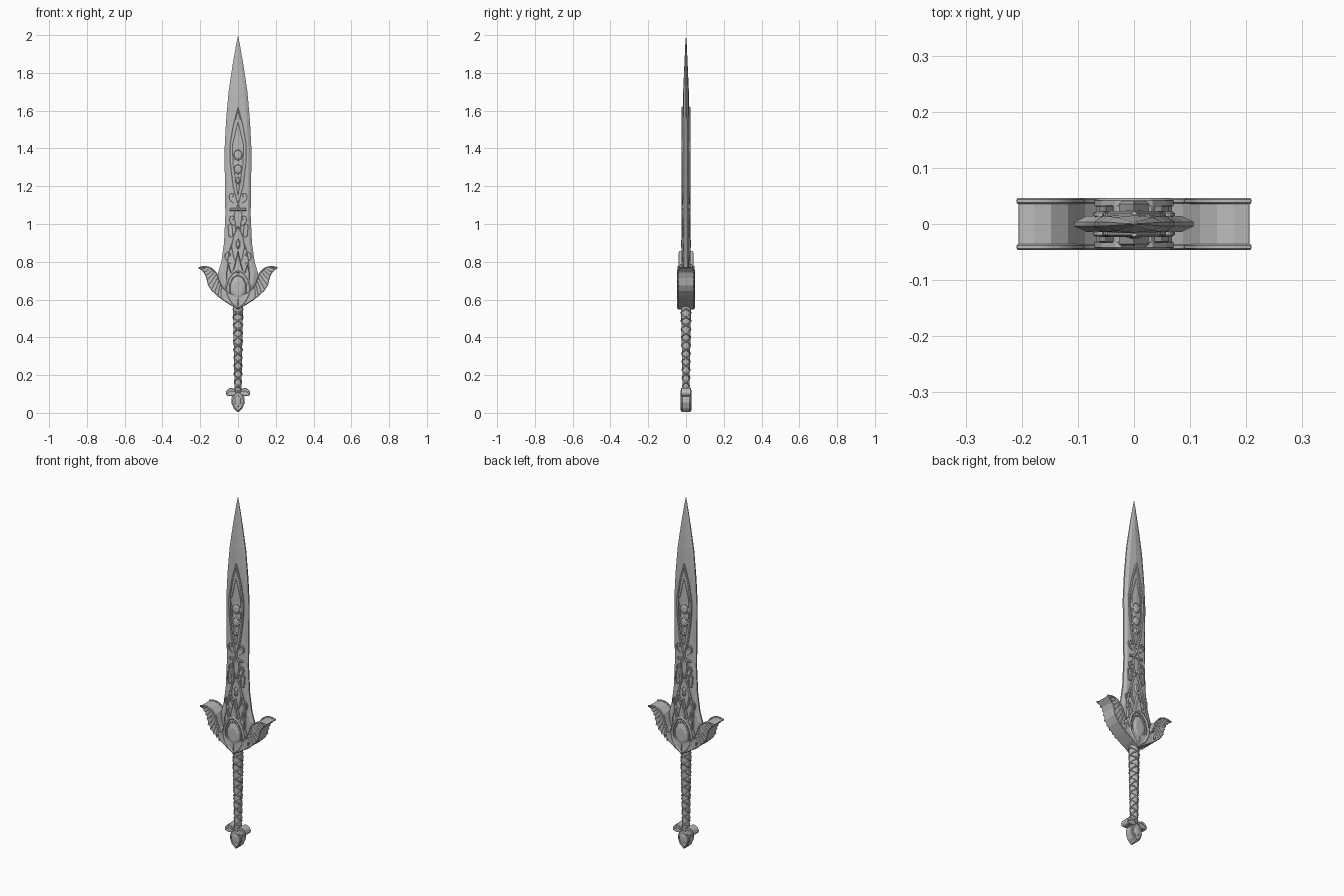
import bpy, bmesh, math
from mathutils import Vector

if "Cube" in bpy.data.objects:
    bpy.data.objects.remove(bpy.data.objects["Cube"])

steel = bpy.data.materials.new("grey_steel")
steel.use_nodes = True
colour = (0.5, 0.5, 0.5, 1)
steel.diffuse_color = colour
steel.node_tree.nodes["Principled BSDF"].inputs["Base Color"].default_value = colour


def add(name, mesh, mirror=(False, False), smooth=False):
    """Link a mesh, mirroring it across x and/or y."""
    ob = bpy.data.objects.new(name, mesh)
    bpy.context.collection.objects.link(ob)
    mesh.materials.clear()
    mesh.materials.append(steel)
    if any(mirror):
        mod = ob.modifiers.new("Mirror", 'MIRROR')
        mod.use_axis = (mirror[0], mirror[1], False)
        mod.use_mirror_merge = False
    for p in mesh.polygons:
        p.use_smooth = smooth
    return ob


def finish(name, bm, mirror=(False, False), smooth=False):
    bmesh.ops.recalc_face_normals(bm, faces=bm.faces)
    mesh = bpy.data.meshes.new(name)
    bm.to_mesh(mesh)
    bm.free()
    return add(name, mesh, mirror, smooth)


def prism(name, outline, y0, y1, mirror=(False, False), bevel=0):
    """Extrude an (x, z) outline from depth y0 to y1."""
    bm = bmesh.new()
    face = bm.faces.new([bm.verts.new((x, y0, z)) for x, z in outline])
    moved = bmesh.ops.extrude_face_region(bm, geom=[face])["geom"]
    bmesh.ops.translate(bm, vec=(0, y1 - y0, 0),
                        verts=[v for v in moved if isinstance(v, bmesh.types.BMVert)])
    ob = finish(name, bm, mirror)
    if bevel:
        mod = ob.modifiers.new("Bevel", 'BEVEL')
        mod.width, mod.segments = bevel, 1
    return ob


def both(half):
    """Close a right-hand half outline with its reflection."""
    return half + [(-x, z) for x, z in reversed(half) if x > 0]


def tube(name, points, radius, mirror=(True, True), closed=False, rounded=True):
    """Sweep a small raised bead along a path."""
    cu = bpy.data.curves.new(name, 'CURVE')
    cu.dimensions = '3D'
    cu.bevel_depth, cu.bevel_resolution = radius, 1
    cu.resolution_u, cu.use_fill_caps = 4, True
    sp = cu.splines.new('BEZIER' if rounded else 'POLY')
    pts = sp.bezier_points if rounded else sp.points
    pts.add(len(points) - 1)
    for p, co in zip(pts, points):
        if rounded:
            p.co = co
            p.handle_left_type = p.handle_right_type = 'AUTO'
        else:
            p.co = (*co, 1)
    sp.use_cyclic_u = closed
    tmp = bpy.data.objects.new(name + "_path", cu)
    bpy.context.collection.objects.link(tmp)
    deps = bpy.context.evaluated_depsgraph_get()
    mesh = bpy.data.meshes.new_from_object(tmp.evaluated_get(deps))
    bpy.data.objects.remove(tmp)
    return add(name, mesh, mirror)


def flat(points, y):
    return [(x, y, z) for x, z in points]


def gem(name, x, z, rx, rz, y, height, mirror, sides=8):
    """Faceted cabochon facing the front."""
    bm = bmesh.new()
    rings = []
    for s, d in ((1, 0), (0.9, 0.5), (0.55, 1)):
        rings.append([bm.verts.new((x + rx * s * math.sin(math.tau * i / sides), y - height * d,
                                    z + rz * s * math.cos(math.tau * i / sides)))
                      for i in range(sides)])
    for a, b in zip(rings, rings[1:]):
        for i in range(sides):
            j = (i + 1) % sides
            bm.faces.new((a[i], a[j], b[j], b[i]))
    bm.faces.new(rings[-1])
    bm.faces.new(rings[0])
    return finish(name, bm, mirror)


# Blade: flat bevelled edges around a shallow central ridge
rows = [(0.58, 0.05, 0.04), (0.68, 0.095, 0.075), (0.74, 0.106, 0.085), (0.80, 0.088, 0.07),
        (0.90, 0.074, 0.058), (1.05, 0.067, 0.053), (1.25, 0.07, 0.056), (1.40, 0.071, 0.055),
        (1.55, 0.063, 0.046), (1.70, 0.05, 0.033), (1.84, 0.029, 0.016), (1.95, 0.01, 0.004)]
bm = bmesh.new()
loops = []
for z, w, k in rows:
    t = min(1, (2.04 - z) / 0.4)
    half = [(w, 0.004), (k, 0.014), (0, 0.018)]
    ring = half + [(-x, y) for x, y in reversed(half[:2])]
    ring += [(x, -y) for x, y in reversed(ring)]
    loops.append([bm.verts.new((x, y * t, z)) for x, y in ring])
for a, b in zip(loops, loops[1:]):
    for i in range(len(a)):
        j = (i + 1) % len(a)
        bm.faces.new((a[i], a[j], b[j], b[i]))
tip = bm.verts.new((0, 0, 2))
for i in range(len(loops[-1])):
    bm.faces.new((loops[-1][i], loops[-1][(i + 1) % len(loops[-1])], tip))
bm.faces.new(loops[0])
finish("blade", bm)

# Raised tracery on both blade faces
front = -0.017
tube("long_lens_frame", flat([(0, 1.62), (0.026, 1.52), (0.043, 1.42), (0.041, 1.32),
     (0.026, 1.20), (0, 1.10)], front), 0.006, rounded=False)
tube("inner_lens_line", flat([(0, 1.54), (0.029, 1.42), (0.027, 1.32), (0, 1.15)], front),
     0.003, rounded=False)
for z, r in ((1.365, 0.024), (1.29, 0.022), (1.23, 0.016)):
    gem("blade_stud", 0, z, r, r * 1.2, -0.015, 0.009, (False, True))
    ring = [(r * math.sin(a * math.tau / 8), z + 1.2 * r * math.cos(a * math.tau / 8))
            for a in range(8)]
    tube("stud_ring", flat(ring, front), 0.004, (False, True), True, False)
curl = [(0.0, -0.035), (0.02, -0.02), (0.027, 0.005), (0.014, 0.018), (0.004, 0.006), (0.013, -0.002)]
for cx, cz, s in ((0.02, 1.145, 1), (0.018, 1.025, 1), (0.035, 0.83, 1.2)):
    tube("scroll", flat([(cx + x * s, cz + z * s) for x, z in curl], front), 0.005)
prism("cross_bar", [(-0.045, 1.07), (0.045, 1.07), (0.04, 1.085), (-0.04, 1.085)],
      -0.022, 0.022, bevel=0.003)
tube("crossing_strand", flat([(0, 1.11), (0.02, 1.05), (0.012, 0.98), (0.03, 0.91),
     (0.05, 0.84), (0.058, 0.76)], front), 0.006)
tube("lower_lens_frame", flat([(0, 0.99), (0.025, 0.93), (0.034, 0.88), (0.022, 0.82), (0, 0.78)],
     front), 0.006, rounded=False)
gem("lower_blade_stud", 0, 0.895, 0.014, 0.03, -0.015, 0.012, (False, True), 6)
tube("side_leaf", flat([(0.04, 0.93), (0.03, 0.97), (0.044, 1.0), (0.05, 0.96)], front), 0.004,
     closed=True)

# Guard: deep swept wings with ribbed feathers
upper = [(0.06, 0.64), (0.087, 0.67), (0.102, 0.705), (0.118, 0.742), (0.148, 0.767), (0.178, 0.773)]
lower = [(0.208, 0.768), (0.18, 0.742), (0.168, 0.715), (0.158, 0.675), (0.138, 0.645),
         (0.112, 0.622), (0.088, 0.602), (0.04, 0.57), (0, 0.55)]
prism("guard_wing", upper + lower + [(0, 0.62)], -0.042, 0.042, (True, False), 0.003)
tube("wing_upper_rim", flat(upper + lower[:1], -0.041), 0.005)
for i in range(9):
    a = Vector(upper[1]).lerp(Vector((0.172, 0.768)), i / 8)
    a.x -= 0.012 * math.sin(math.pi * i / 8)
    a.y += 0.012 * math.sin(math.pi * i / 8)
    k = 6 * (1 - i / 8)
    n = int(k)
    b = Vector(lower[n]).lerp(Vector(lower[n + 1]), k - n)
    mid = a.lerp(b, 0.5) + Vector((0.003, -0.006))
    tube("wing_feather", flat([a, mid, b], -0.041), 0.0045)

# Guard centre: pointed shield, raised frame and oval gem
shield = both([(0, 0.545), (0.036, 0.575), (0.062, 0.62), (0.068, 0.665), (0.055, 0.715),
               (0.03, 0.75), (0, 0.765)])
prism("guard_shield", shield, -0.036, 0.036, bevel=0.004)
tube("shield_frame", flat([(x * 0.91, 0.657 + (z - 0.657) * 0.91) for x, z in shield], -0.037),
     0.0095, (False, True), True, False)
tube("gem_bezel", flat([(0.046 * math.sin(i * math.tau / 10), 0.66 + 0.072 * math.cos(i * math.tau / 10))
     for i in range(10)], -0.037), 0.005, (False, True), True, False)
gem("guard_gem", 0, 0.66, 0.044, 0.069, -0.034, 0.012, (False, True), 10)
prism("guard_spike", both([(0, 0.74), (0.028, 0.745), (0.014, 0.80), (0, 0.86)]), -0.04, 0.04, bevel=0.004)
prism("guard_side_spike", [(0.03, 0.72), (0.062, 0.70), (0.062, 0.74), (0.05, 0.79)],
      -0.034, 0.034, (True, False), 0.003)

# Grip: tapered core wrapped by crossing cords
def grip_radius(z):
    return 0.0175 + 0.009 * (z - 0.1) / 0.46

bm = bmesh.new()
bmesh.ops.create_cone(bm, cap_ends=True, segments=12, radius1=grip_radius(0.1),
                      radius2=grip_radius(0.57), depth=0.47)
bmesh.ops.translate(bm, verts=bm.verts, vec=(0, 0, 0.335))
finish("grip", bm)
for turn in (1, -1):
    for start in (0, math.pi):
        path = []
        for i in range(73):
            z = 0.12 + 0.43 * i / 72
            a = start + turn * math.tau * 5 * i / 72
            r = grip_radius(z)
            path.append((r * math.cos(a), r * math.sin(a), z))
        tube("grip_cord", path, 0.0042, (False, False), rounded=False)

# Pommel: faceted drop between two curled leaves
drop = [(0, 0), (0.022, 0.022), (0.036, 0.055), (0.034, 0.08), (0.02, 0.108), (0, 0.122)]
prism("pommel_drop", both(drop), -0.024, 0.024, bevel=0.005)
tube("pommel_frame", flat([(x * 0.8, 0.062 + (z - 0.062) * 0.8) for x, z in both(drop)], -0.024),
     0.004, (False, True), True, False)
gem("pommel_gem", 0, 0.062, 0.018, 0.033, -0.022, 0.007, (False, True), 6)
leaf = [(0.012, 0.095), (0.035, 0.088), (0.058, 0.09), (0.066, 0.105), (0.058, 0.122),
        (0.04, 0.133), (0.02, 0.128), (0.01, 0.115)]
prism("pommel_leaf", leaf, -0.026, 0.026, (True, False), 0.003)
tube("leaf_vein", flat([(0.016, 0.112), (0.035, 0.117), (0.052, 0.108), (0.06, 0.098)], -0.026), 0.0035)
